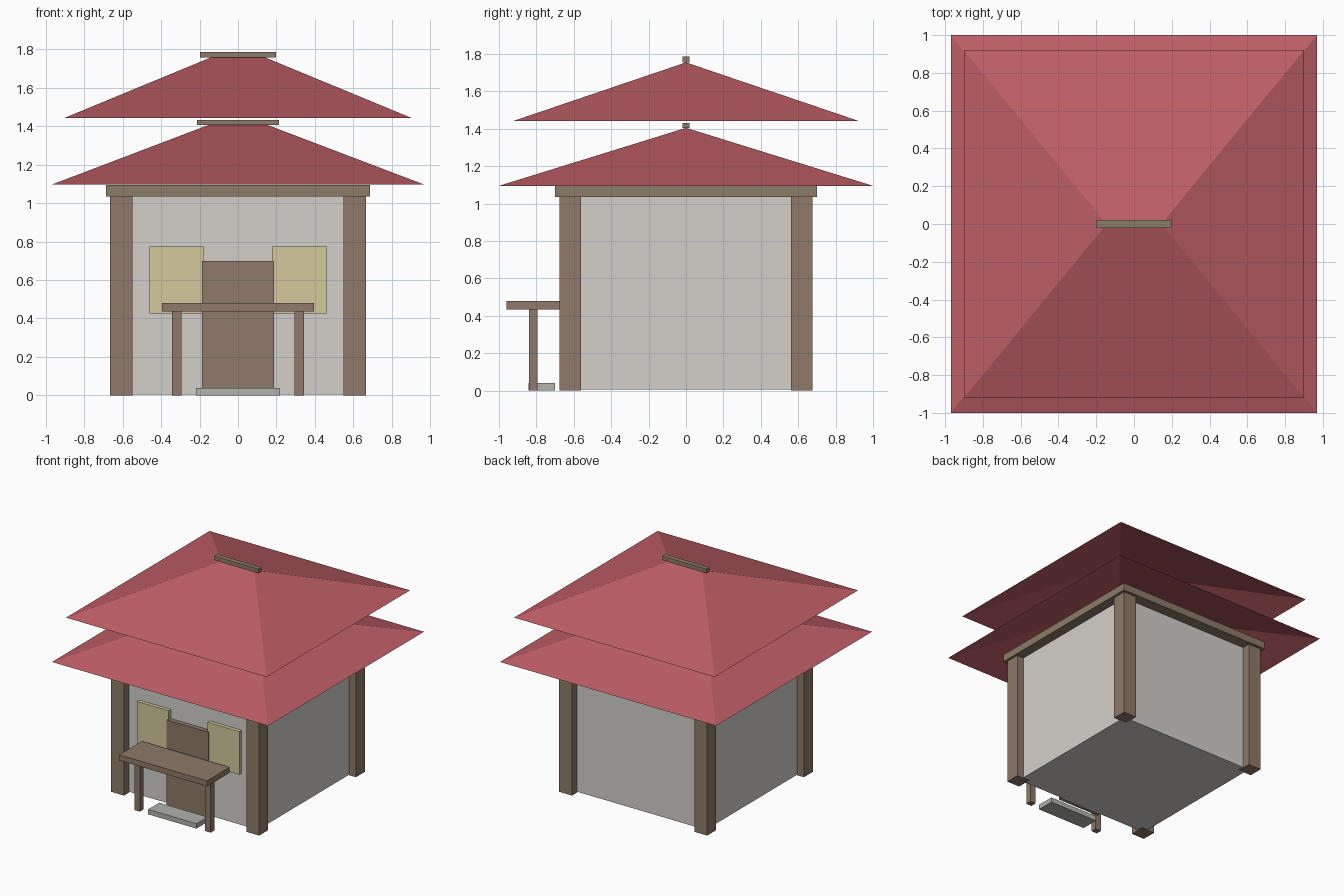
import bpy
import bmesh

if "Cube" in bpy.data.objects:
    bpy.data.objects.remove(bpy.data.objects["Cube"], do_unlink=True)


def linear(c):
    c /= 255
    return c / 12.92 if c <= 0.04045 else ((c + 0.055) / 1.055) ** 2.4


def material(name, r, g, b):
    mat = bpy.data.materials.new(name)
    color = (linear(r), linear(g), linear(b), 1)
    mat.use_nodes = True
    mat.diffuse_color = color
    bsdf = next(n for n in mat.node_tree.nodes if n.type == "BSDF_PRINCIPLED")
    bsdf.inputs["Base Color"].default_value = color
    bsdf.inputs["Roughness"].default_value = 0.8
    return mat


roof_red = material("roof red", 190, 94, 102)
brown_wood = material("brown wood", 142, 122, 106)
beam_wood = material("beam wood", 140, 124, 104)
plaster = material("pale plaster", 212, 208, 203)
pale_yellow = material("pale yellow", 212, 202, 156)
stone = material("grey stone", 178, 178, 174)


def finish(name, bm, mat):
    mesh = bpy.data.meshes.new(name)
    bm.to_mesh(mesh)
    bm.free()
    mesh.materials.append(mat)
    obj = bpy.data.objects.new(name, mesh)
    bpy.context.collection.objects.link(obj)
    return obj


def box(name, mat, xs, ys, zs):
    """Box spanning the given (low, high) range on each axis."""
    bm = bmesh.new()
    bmesh.ops.create_cube(bm, size=1)
    for v in bm.verts:
        for axis, (low, high) in enumerate((xs, ys, zs)):
            v.co[axis] = low if v.co[axis] < 0 else high
    return finish(name, bm, mat)


def hip_roof(name, half_x, half_y, ridge, eave_z, top_z):
    """Open shell with four slopes meeting at a short ridge."""
    bm = bmesh.new()
    a, b, c, d = [bm.verts.new((sx * half_x, sy * half_y, eave_z))
                  for sx, sy in ((-1, -1), (1, -1), (1, 1), (-1, 1))]
    left = bm.verts.new((ridge, 0, top_z))
    right = bm.verts.new((-ridge, 0, top_z))
    for face in ((a, b, left, right), (b, c, left),
                 (c, d, right, left), (d, a, right)):
        bm.faces.new(face)
    return finish(name, bm, roof_red)


def span(center, size):
    return center - size / 2, center + size / 2


# House body, corner posts and top beam
box("walls", plaster, (-0.605, 0.605), (-0.61, 0.61), (0.005, 1.04))
for sx, side in ((1, "left"), (-1, "right")):
    for sy, end in ((-1, "front"), (1, "back")):
        box(f"{end}_{side}_post", brown_wood,
            span(sx * 0.607, 0.115), span(sy * 0.62, 0.115), (0, 1.036))
box("top_beam", beam_wood, (-0.685, 0.685), (-0.70, 0.70), (1.035, 1.094))

# Two stacked roofs with ridge caps
hip_roof("lower_roof", 0.97, 1.0, 0.155, 1.095, 1.405)
box("lower_ridge_cap", beam_wood, (-0.212, 0.212), (-0.02, 0.02), (1.405, 1.432))
hip_roof("upper_roof", 0.90, 0.92, 0.145, 1.443, 1.755)
box("upper_ridge_cap", beam_wood, (-0.198, 0.198), (-0.02, 0.02), (1.755, 1.786))

# Door, windows and doorstep
box("door", brown_wood, (-0.187, 0.187), (-0.648, -0.60), (0.01, 0.70))
for sx, side in ((1, "left"), (-1, "right")):
    box(f"{side}_window", pale_yellow,
        span(sx * 0.318, 0.285), (-0.64, -0.60), (0.425, 0.774))
box("doorstep", stone, (-0.217, 0.217), (-0.843, -0.70), (0, 0.04))

# Table in front of the door
box("table_top", brown_wood, (-0.395, 0.395), (-0.96, -0.67), (0.435, 0.48))
for sx, side in ((1, "left"), (-1, "right")):
    box(f"{side}_table_leg", brown_wood,
        span(sx * 0.318, 0.05), span(-0.817, 0.046), (0, 0.436))
